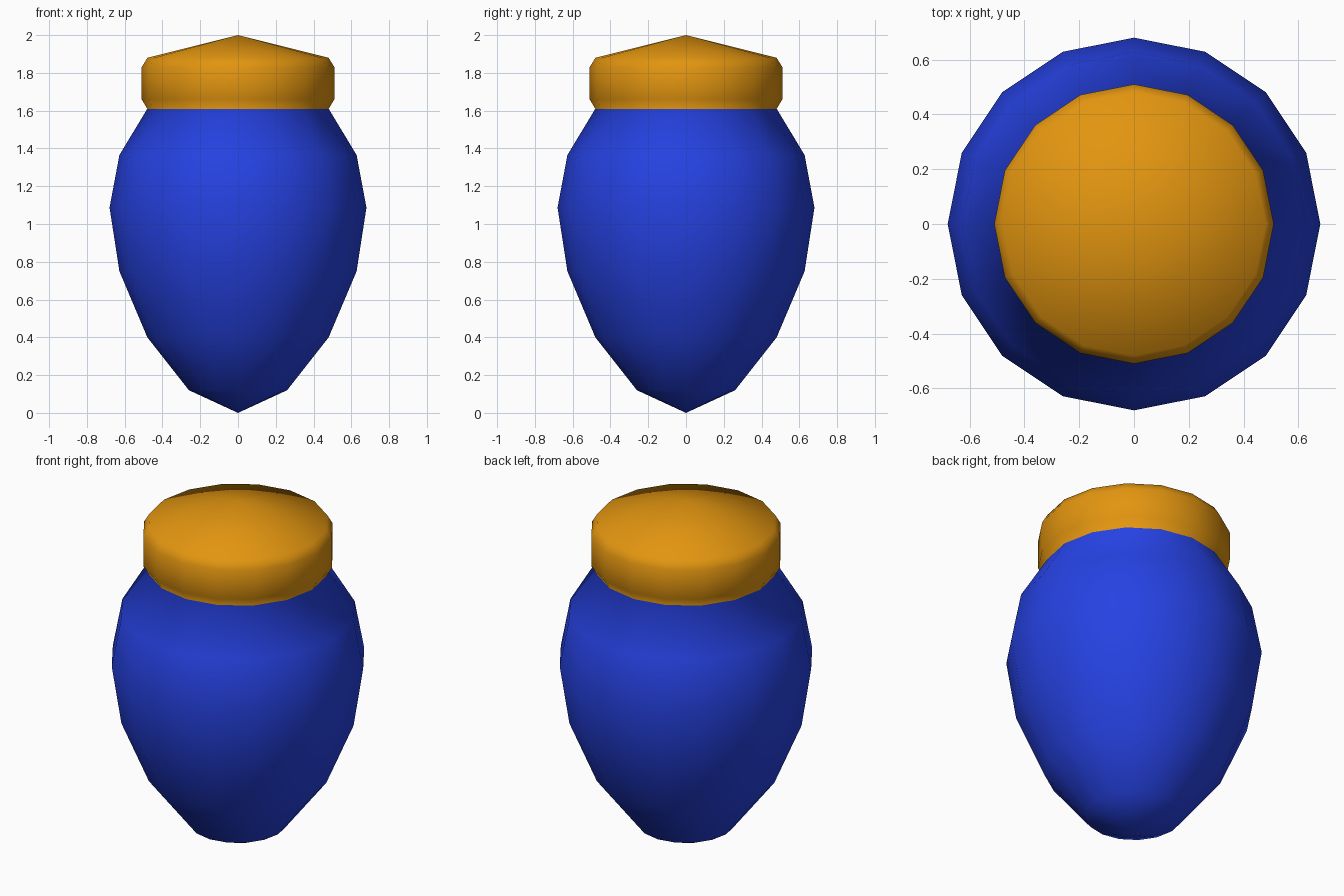
import bpy, bmesh, math

if "Cube" in bpy.data.objects:
    bpy.data.objects.remove(bpy.data.objects["Cube"])

SIDES = 16
SEAM = 1.61  # height where the blue pot meets the orange lid

# Outline from bottom to top: (radius, height)
PROFILE = [(0, 0), (0.26, 0.12), (0.48, 0.40), (0.628, 0.75), (0.68, 1.087),
           (0.628, 1.365), (0.48, SEAM),                       # pot
           (0.51, 1.66), (0.51, 1.83), (0.48, 1.88), (0, 2.0)]  # lid


def material(name, colour):
    m = bpy.data.materials.new(name)
    m.diffuse_color = (*colour, 1)
    m.use_nodes = True
    m.node_tree.nodes["Principled BSDF"].inputs["Base Color"].default_value = m.diffuse_color
    return m


# Lathe the outline around z, ending in a point at both ends
bm = bmesh.new()
rings = []
for r, z in PROFILE:
    count = SIDES if r else 1
    rings.append([bm.verts.new((r * math.cos(2 * math.pi * i / SIDES),
                                r * math.sin(2 * math.pi * i / SIDES), z))
                  for i in range(count)])
for low, high in zip(rings, rings[1:]):
    for i in range(SIDES):
        j = (i + 1) % SIDES
        if len(low) == 1:
            corners = (low[0], high[j], high[i])
        elif len(high) == 1:
            corners = (low[i], low[j], high[0])
        else:
            corners = (low[i], low[j], high[j], high[i])
        face = bm.faces.new(corners)
        face.smooth = True
        # Everything above the seam is the lid colour
        face.material_index = int(face.calc_center_median().z > SEAM)
bmesh.ops.recalc_face_normals(bm, faces=bm.faces)

mesh = bpy.data.meshes.new("lidded_jar")
bm.to_mesh(mesh)
bm.free()
mesh.materials.append(material("blue", (0.019, 0.054, 0.76)))
mesh.materials.append(material("orange", (0.76, 0.30, 0.005)))
jar = bpy.data.objects.new("lidded_jar", mesh)
bpy.context.collection.objects.link(jar)
